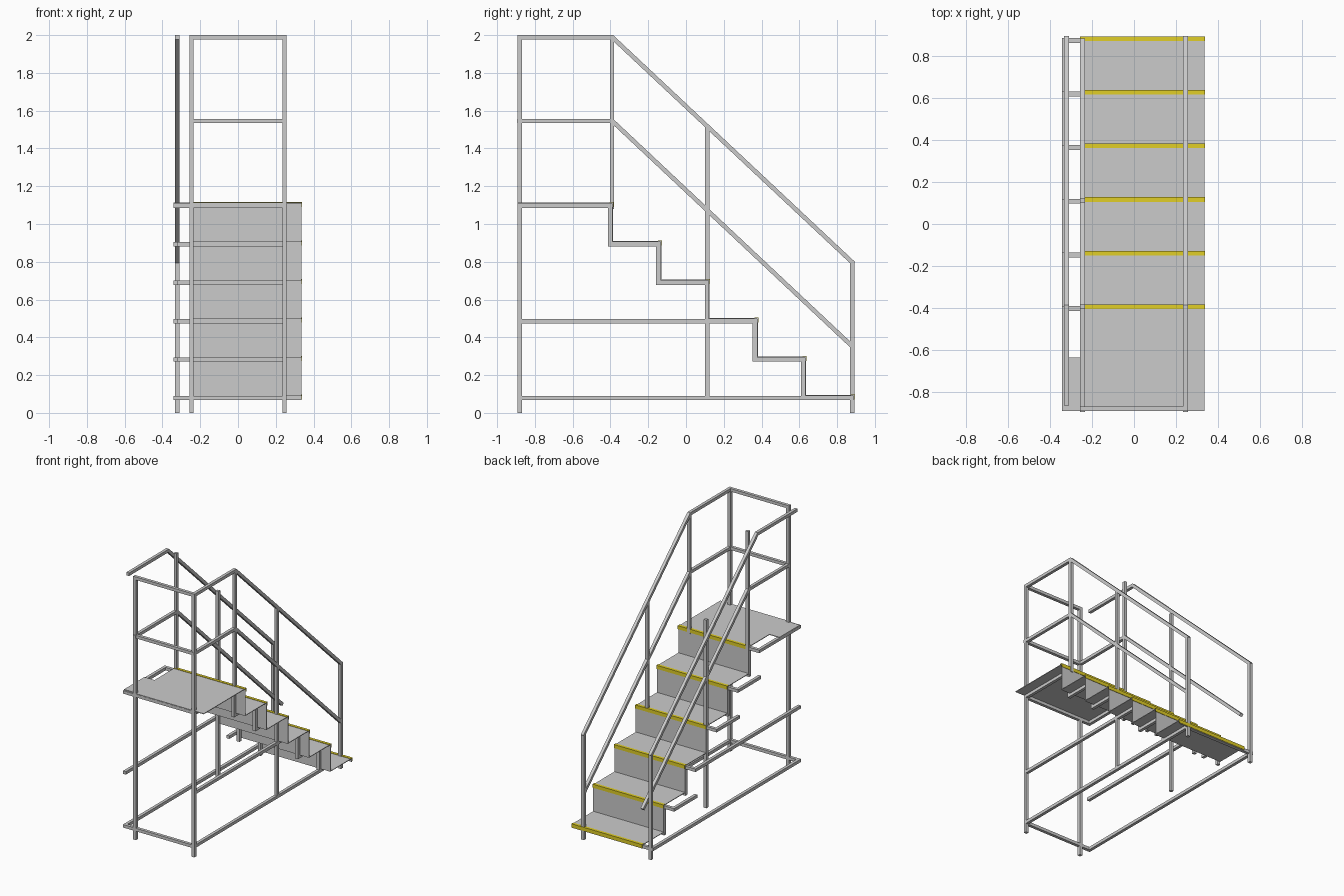
import bpy, bmesh
from mathutils import Vector

if "Cube" in bpy.data.objects:
    bpy.data.objects.remove(bpy.data.objects["Cube"])

T = 0.023                      # square tube width
XR, XL = 0.246, -0.246         # main frame sides
XRAIL, XSTR = -0.321, -0.331   # offset left handrail, offset left stringers
YF, YB = -0.88, 0.88           # front and back posts

yellow = bpy.data.materials.new("safety_yellow")
yellow.diffuse_color = (0.75, 0.62, 0.02, 1)
yellow.use_nodes = True
yellow.node_tree.nodes["Principled BSDF"].inputs["Base Color"].default_value = yellow.diffuse_color


def make(name, bm, mat=None):
    bmesh.ops.recalc_face_normals(bm, faces=bm.faces)
    me = bpy.data.meshes.new(name)
    bm.to_mesh(me)
    bm.free()
    ob = bpy.data.objects.new(name, me)
    bpy.context.collection.objects.link(ob)
    if mat:
        me.materials.append(mat)
    return ob


def box(name, lo, hi, mat=None):
    bm = bmesh.new()
    bmesh.ops.create_cube(bm, size=1)
    for v in bm.verts:
        v.co = Vector([(a + b) / 2 + c * (b - a) for a, b, c in zip(lo, hi, v.co)])
    return make(name, bm, mat)


def tube_x(name, x0, x1, y, z):
    h = T / 2
    box(name, (x0, y - h, z - h), (x1, y + h, z + h))


def tube_y(name, x, y0, y1, z):
    h = T / 2
    box(name, (x - h, y0, z - h), (x + h, y1, z + h))


def post(name, x, y, z0, z1):
    h = T / 2
    box(name, (x - h, y - h, z0), (x + h, y + h, z1))


def extrude_x(name, pts, x0, x1, mat=None):
    """Closed (y, z) outline extruded along x."""
    bm = bmesh.new()
    f = bm.faces.new([bm.verts.new((x0, y, z)) for y, z in pts])
    r = bmesh.ops.extrude_face_region(bm, geom=[f])
    vs = [g for g in r["geom"] if isinstance(g, bmesh.types.BMVert)]
    bmesh.ops.translate(bm, vec=(x1 - x0, 0, 0), verts=vs)
    return make(name, bm, mat)


def mitred_rail(name, x, pts):
    """Square rail following a (y, z) path with mitred bends."""
    P = [Vector(p) for p in pts]
    up, down = [], []
    for i, p in enumerate(P):
        a = (p - P[i - 1]).normalized() if i else (P[1] - p).normalized()
        b = (P[i + 1] - p).normalized() if i < len(P) - 1 else a
        n1, n2 = Vector((-a.y, a.x)), Vector((-b.y, b.x))
        m = (n1 + n2).normalized()
        m = m * (T / 2) / m.dot(n1)
        up.append(p + m)
        down.append(p - m)
    extrude_x(name, up + down[::-1], x - T / 2, x + T / 2)


# Step edges (y, top z), from platform down
edges = [(-0.386 + 0.2555 * i, 1.113 - 0.2035 * i) for i in range(6)]

# Folded stair sheet
s = 0.005
top, under = [(-0.89, edges[0][1])], [(-0.89, edges[0][1] - s)]
for i, (y, z) in enumerate(edges):
    top.append((y, z))
    under.append((y - s, z - s))
    if i < 5:
        nz = edges[i + 1][1]
        top.append((y, nz))
        under.append((y - s, nz - s))
    else:
        top.append((y, z - 0.028))
        under.append((y - s, z - 0.028))
extrude_x("stair_sheet", top + under[::-1], -0.257, 0.335)
box("platform_side_plate", (-0.342, -0.88, 1.108), (-0.257, -0.635, 1.113))

# Per-step nosing, cross tube, stringers and risers
for i, (y, z) in enumerate(edges):
    a, b = y - 0.019, y + 0.003
    extrude_x(f"nosing_{i}", [(a, z), (a, z + 0.003), (b, z + 0.003), (b, z - 0.024),
                              (y, z - 0.024), (y, z)], -0.257, 0.338, yellow)
    zc = z - s - T / 2
    tube_x(f"step_cross_tube_{i}", XSTR - T / 2, XR + T / 2, y - s - T / 2, zc)
    y0 = -0.89 if i in (0, 3, 5) else edges[i - 1][0] - s - T
    for side, x in (("left", XSTR), ("right", XR)):
        tube_y(f"{side}_stringer_{i}", x, y0, y - s, zc)
    if i < 5 and i != 2:
        for side, x in (("left", XL), ("right", XR)):
            post(f"{side}_riser_tube_{i}", x, y - s - T / 2, edges[i + 1][1] - s - T, zc)

# Posts and mid rails on both sides
for side, x in (("left", XL), ("right", XR)):
    post(f"{side}_front_post", x, YF, 0, 1.99)
    post(f"{side}_platform_post", x, -0.392, 1.08, 1.99)
    post(f"{side}_middle_post", x, 0.112, 0.08, 1.51)
    mitred_rail(f"{side}_mid_rail", x, [(-0.895, 1.545), (-0.39, 1.545), (0.875, 0.357)])
for side, x, y in (("left", XRAIL, -0.865), ("right", XR, -0.891)):
    post(f"{side}_back_post", x, YB, 0, 0.797)
    mitred_rail(f"{side}_handrail", x, [(y, 1.9885), (-0.39, 1.9885), (0.888, 0.79)])

# Front cross bars
for n, z, x0 in (("top", 1.9885, XL), ("mid", 1.545, XL),
                 ("platform", 1.0965, XSTR), ("base", 0.079, XSTR)):
    tube_x(f"front_{n}_bar", x0 - T / 2, XR + T / 2, YF, z)
